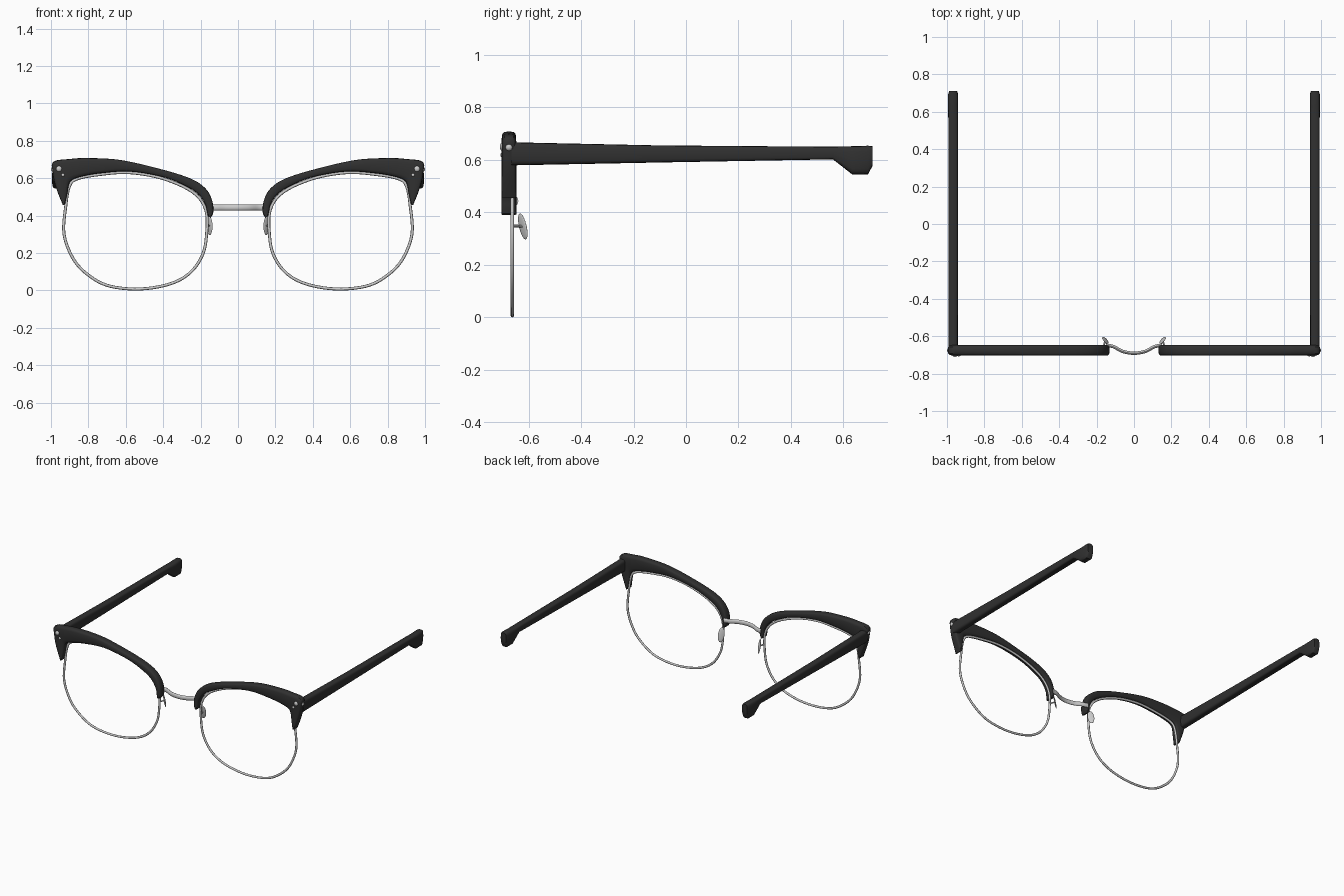
import bpy, bmesh, math
from mathutils import Vector, Matrix

if "Cube" in bpy.data.objects:
    bpy.data.objects.remove(bpy.data.objects["Cube"])

black = bpy.data.materials.new("black_acetate")
black.diffuse_color = (0.03, 0.03, 0.03, 1)
black.use_nodes = True
black.node_tree.nodes["Principled BSDF"].inputs["Base Color"].default_value = black.diffuse_color
Y = Vector((0, 1, 0))


def finish(name, bm, mirror=True, mat=None, angle=40):
    bmesh.ops.recalc_face_normals(bm, faces=bm.faces)
    me = bpy.data.meshes.new(name)
    bm.to_mesh(me)
    bm.free()
    ob = bpy.data.objects.new(name, me)
    bpy.context.collection.objects.link(ob)
    if mat:
        me.materials.append(mat)
    bpy.ops.object.select_all(action='DESELECT')
    ob.select_set(True)
    bpy.context.view_layer.objects.active = ob
    bpy.ops.object.shade_smooth_by_angle(angle=math.radians(angle))
    if mirror:
        ob.modifiers.new("Mirror", 'MIRROR')
    return ob


def spline(pts, closed=False, steps=5):
    """Catmull-Rom through points of any dimension."""
    pts = [Vector(p) for p in pts]
    n = len(pts)
    get = (lambda i: pts[i % n]) if closed else (lambda i: pts[max(0, min(n - 1, i))])
    out = []
    for i in range(n if closed else n - 1):
        a, b, c, d = (get(i + k) for k in (-1, 0, 1, 2))
        for s in range(steps):
            t = s / steps
            out.append(0.5 * (2 * b + (c - a) * t + (2 * a - 5 * b + 4 * c - d) * t * t
                              + (3 * b - a - 3 * c + d) * t ** 3))
    if not closed:
        out.append(pts[-1])
    return out


def loft(name, stations, power=1.0, sides=16, closed=False, **kw):
    """Skin superellipse rings; each station is (centre, half axis u, half axis v)."""
    bm = bmesh.new()
    sp = lambda w: math.copysign(abs(w) ** power, w) if abs(w) > 1e-6 else 0.0
    rings = []
    for c, u, v in stations:
        rings.append([bm.verts.new(c + u * sp(math.cos(k * math.tau / sides))
                                   + v * sp(math.sin(k * math.tau / sides)))
                      for k in range(sides)])
    n = len(rings)
    for i in range(n if closed else n - 1):
        r, q = rings[i], rings[(i + 1) % n]
        for k in range(sides):
            m = (k + 1) % sides
            bm.faces.new((r[k], r[m], q[m], q[k]))
    if not closed:
        bm.faces.new(rings[0])
        bm.faces.new(rings[-1])
    return finish(name, bm, **kw)


def ellipsoid(name, loc, size, rot=Matrix.Identity(4), **kw):
    bm = bmesh.new()
    bmesh.ops.create_uvsphere(bm, u_segments=16, v_segments=10, radius=1,
                              matrix=Matrix.Translation(loc) @ rot @ Matrix.Diagonal((*size, 1)))
    return finish(name, bm, **kw)


# Brow bars: outer edge (x, z) paired with inner edge (x, z)
brow = [(.936, .455, .925, .46), (.973, .55, .912, .52), (.990, .625, .905, .56),
        (.988, .688, .89, .588), (.90, .703, .84, .608), (.807, .708, .738, .626),
        (.63, .698, .578, .636), (.417, .65, .40, .606), (.257, .60, .29, .563),
        (.176, .548, .215, .517), (.139, .484, .175, .46), (.132, .42, .166, .42),
        (.145, .39, .16, .395)]
st = []
for p in spline(brow):
    o, i = Vector((p[0], -.675, p[1])), Vector((p[2], -.675, p[3]))
    st.append(((o + i) / 2, (o - i) / 2, Y * .028))
loft("brow_bar", st, power=.5, mat=black)

# Wire rims
rim = [(.93, .30), (.921, .45), (.902, .555), (.862, .596), (.74, .62), (.58, .63),
       (.40, .598), (.24, .525), (.172, .43), (.168, .30), (.19, .19), (.257, .094),
       (.364, .035), (.524, .008), (.684, .023), (.79, .075), (.877, .163)]
ring = [Vector((p[0], -.662, p[1])) for p in spline(rim, True)]
st = []
for k, p in enumerate(ring):
    t = (ring[(k + 1) % len(ring)] - ring[k - 1]).normalized()
    st.append((p, t.cross(Y) * .008, Y * .007))
loft("lens_rim", st, sides=8, closed=True, angle=60)

# Temple arms: y, top z, bottom z, half width
arm = [(-.665, .667, .579, .025), (-.1, .655, .590, .026), (.56, .650, .602, .026),
       (.633, .652, .545, .027), (.694, .654, .545, .027), (.71, .652, .575, .021)]
loft("temple_arm", [(Vector((.967, y, (a + b) / 2)), Vector((w, 0, 0)),
                     Vector((0, 0, (a - b) / 2))) for y, a, b, w in arm],
     power=.5, mat=black)

# Bridge between the lenses
path = [Vector((p[0], p[1], .443)) for p in
        spline([(-.15, -.648), (-.11, -.656), (-.06, -.681), (0, -.691),
                (.06, -.681), (.11, -.656), (.15, -.648)])]
st = []
for k, p in enumerate(path):
    t = (path[min(k + 1, len(path) - 1)] - path[max(k - 1, 0)]).normalized()
    st.append((p, Vector((0, 0, .016)), t.cross(Vector((0, 0, 1))) * .009))
loft("bridge", st, sides=12, mirror=False)

# Nose pads and the short arms that hold them
tilt = Matrix.Rotation(math.radians(13), 4, 'X') @ Matrix.Rotation(math.radians(40), 4, 'Z')
ellipsoid("nose_pad", (.153, -.622, .346), (.022, .005, .051), tilt)
loft("nose_pad_arm", [(Vector(p), Vector((.005, 0, 0)), Vector((0, 0, .005))) for p in
                      ((.168, -.662, .348), (.16, -.645, .348), (.153, -.622, .346))], sides=8)

# Rivets on the end pieces
for name, loc, size in (("rivet_large", (.957, -.699, .65), (.016, .011, .016)),
                        ("rivet_small", (.936, -.701, .618), (.009, .007, .009)),
                        ("rivet_side", (.988, -.675, .648), (.012, .014, .014))):
    ellipsoid(name, loc, size)
